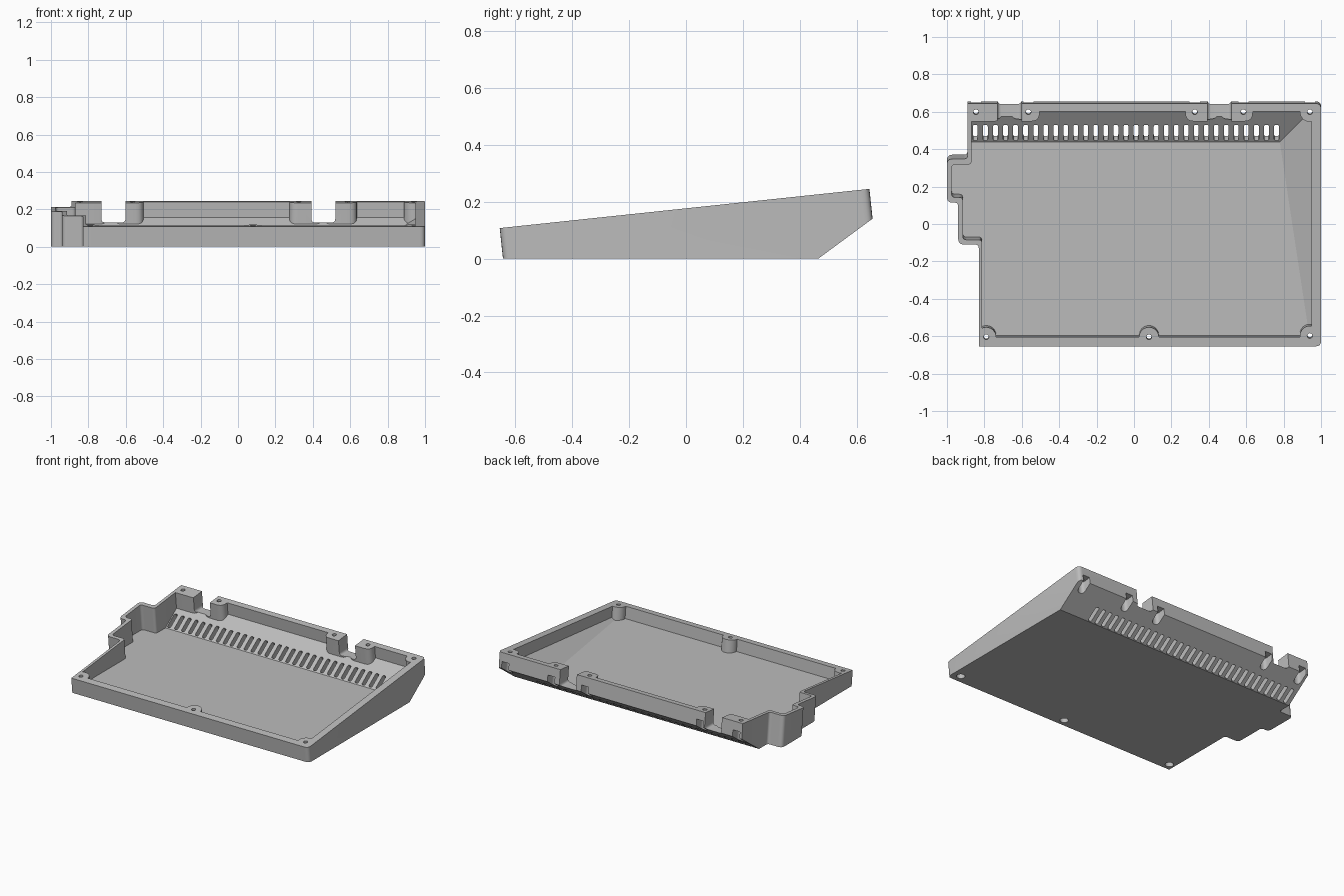
import bpy
import bmesh
import math
from mathutils import Matrix, Vector

cube = bpy.data.objects.get("Cube")
if cube:
    bpy.data.objects.remove(cube, do_unlink=True)

# Frames: the rim plane leans back, the vent ramp rises at the rear
RIM = Matrix.Translation((0, -0.005, 0.176)) @ Matrix.Rotation(math.atan(0.106), 4, "X")
RAMP_ANGLE = math.atan2(0.14, 0.19)
RAMP = Matrix.Translation((0, 0.465, 0)) @ Matrix.Rotation(RAMP_ANGLE, 4, "X")
UPRIGHT = Matrix.Rotation(math.pi / 2, 4, "X")
RAMP_NORMAL = RAMP.to_3x3() @ Vector((0, 0, 1))
FLOOR, RAMP_WALL = 0.03, 0.04


def rounded(points, radius, steps=5):
    """Round every corner of a polygon; a point may carry its own radius."""
    result = []
    for i, p in enumerate(points):
        r = p[2] if len(p) > 2 else radius
        c = Vector(p[:2])
        if r == 0:
            result.append(c)
            continue
        a = c + (Vector(points[i - 1][:2]) - c).normalized() * r
        b = c + (Vector(points[(i + 1) % len(points)][:2]) - c).normalized() * r
        for k in range(steps + 1):
            t = k / steps
            result.append(a * (1 - t) ** 2 + c * 2 * t * (1 - t) + b * t * t)
    return result


def rectangle(x0, x1, y0, y1, radius):
    return rounded([(x0, y0), (x1, y0), (x1, y1), (x0, y1)], radius)


def circle(x, y, r, n=24):
    return [Vector((x + r * math.cos(k * math.tau / n), y + r * math.sin(k * math.tau / n)))
            for k in range(n)]


def prism(bm, outline, z0, z1, matrix):
    low = [bm.verts.new(matrix @ Vector((p.x, p.y, z0))) for p in outline]
    high = [bm.verts.new(matrix @ Vector((p.x, p.y, z1))) for p in outline]
    bm.faces.new(low[::-1])
    bm.faces.new(high)
    for i in range(len(low)):
        j = (i + 1) % len(low)
        bm.faces.new((low[i], low[j], high[j], high[i]))


def trim(bm, point, normal):
    """Keep the side the normal points to and cap the cut."""
    geom = bm.verts[:] + bm.edges[:] + bm.faces[:]
    cut = bmesh.ops.bisect_plane(bm, geom=geom, plane_co=point, plane_no=normal, clear_inner=True)
    edges = [e for e in cut["geom_cut"] if isinstance(e, bmesh.types.BMEdge)]
    bmesh.ops.edgeloop_fill(bm, edges=edges)


def make_object(name, bm):
    bmesh.ops.recalc_face_normals(bm, faces=bm.faces)
    mesh = bpy.data.meshes.new(name)
    bm.to_mesh(mesh)
    bm.free()
    obj = bpy.data.objects.new(name, mesh)
    bpy.context.collection.objects.link(obj)
    return obj


def prisms(name, outlines, z0, z1, matrix):
    bm = bmesh.new()
    for outline in outlines:
        prism(bm, outline, z0, z1, matrix)
    return make_object(name, bm)


def subtract(target, cutter):
    mod = target.modifiers.new("cut", "BOOLEAN")
    mod.operation, mod.solver, mod.object = "DIFFERENCE", "EXACT", cutter
    bpy.context.view_layer.objects.active = target
    bpy.ops.object.modifier_apply(modifier=mod.name)
    bpy.data.objects.remove(cutter, do_unlink=True)


# Outer body
body_plan = [(-0.83, -0.653, 0), (1, -0.653), (1, 0.653), (-0.89, 0.653, 0),
             (-0.89, 0.355, 0.02), (-1, 0.355), (-1, 0.12), (-0.94, 0.12, 0.02),
             (-0.94, -0.105), (-0.83, -0.105, 0.02)]
bm = bmesh.new()
prism(bm, rounded(body_plan, 0.03), -0.5, 0, RIM)
trim(bm, Vector((0, 0, 0)), Vector((0, 0, 1)))
trim(bm, Vector((0, 0.465, 0)), RAMP_NORMAL)
case = make_object("case_bottom", bm)

# Hollow interior with flat floor, rear ramp and sloped right-rear corner
cavity_plan = [(-0.812, -0.603), (0.95, -0.603), (0.95, 0.61), (-0.868, 0.61),
               (-0.868, 0.325), (-0.975, 0.325), (-0.975, 0.148), (-0.915, 0.148),
               (-0.915, -0.08), (-0.812, -0.08)]
bm = bmesh.new()
prism(bm, rounded(cavity_plan, 0.02), -0.5, 0.1, RIM)
trim(bm, Vector((0, 0, FLOOR)), Vector((0, 0, 1)))
trim(bm, Vector((0, 0.465, 0)) + RAMP_NORMAL * RAMP_WALL, RAMP_NORMAL)
corner = Vector((0.78, 0.435, FLOOR))
wedge = (Vector((0.9, 0.56, 0.119)) - corner).cross(Vector((0.93, -0.55, FLOOR)) - corner)
trim(bm, corner, wedge if wedge.z > 0 else -wedge)
cavity = make_object("cavity_cutter", bm)

# Screw bosses are left standing in the cavity
front_screws = [(-0.79, -0.603), (0.08, -0.603), (0.94, -0.596)]
rear_screws = [(x, 0.607) for x in (-0.845, -0.565, 0.325, 0.585, 0.94)]
rear_blocks = [(-0.95, -0.7), (-0.66, -0.505), (0.275, 0.45), (0.46, 0.635)]
bosses = [circle(x, y, 0.053) for x, y in front_screws + rear_screws[-1:]]
bosses += [rectangle(a, b, 0.557, 0.75, 0.045) for a, b in rear_blocks]
subtract(cavity, prisms("boss_cutter", bosses, -0.6, 0.2, RIM))
subtract(case, cavity)

# Cable gaps in the rear wall
gaps = [rectangle(a, b, 0.13, 0.4, 0.02) for a, b in ((-0.73, -0.602), (0.392, 0.52))]
subtract(case, prisms("gap_cutter", gaps, -0.8, -0.5, UPRIGHT))

# Screw recesses from below, the rear ones open through the back wall
recesses = [circle(x, y, 0.027) for x, y in front_screws]
recesses += [rounded([(x - 0.027, y - 0.027), (x + 0.027, y - 0.027),
                      (x + 0.027, 0.8, 0), (x - 0.027, 0.8, 0)], 0.026)
             for x, y in rear_screws]
subtract(case, prisms("recess_cutter", recesses, -0.5, -0.06, RIM))

# Screw holes
holes = [circle(x, y, 0.014, 16) for x, y in front_screws + rear_screws]
subtract(case, prisms("hole_cutter", holes, -0.5, 0.1, RIM))

# Row of vent slots through the ramp
COUNT, FIRST, LAST = 31, -0.848, 0.762
slots = []
for k in range(COUNT):
    x = FIRST + (LAST - FIRST) * k / (COUNT - 1)
    slots.append(rectangle(x - 0.0125, x + 0.0125, 0.006, 0.11, 0.01))
subtract(case, prisms("slot_cutter", slots, -0.03, 0.07, RAMP))

# Grey plastic
plastic = bpy.data.materials.new("grey_plastic")
plastic.use_nodes = True
colour = (0.5, 0.5, 0.5, 1)
plastic.diffuse_color = colour
plastic.node_tree.nodes["Principled BSDF"].inputs["Base Color"].default_value = colour
case.data.materials.clear()
case.data.materials.append(plastic)
for poly in case.data.polygons:
    poly.material_index = 0

bpy.ops.object.select_all(action="DESELECT")
case.select_set(True)
bpy.context.view_layer.objects.active = case
bpy.ops.object.shade_smooth_by_angle(angle=math.radians(30))
